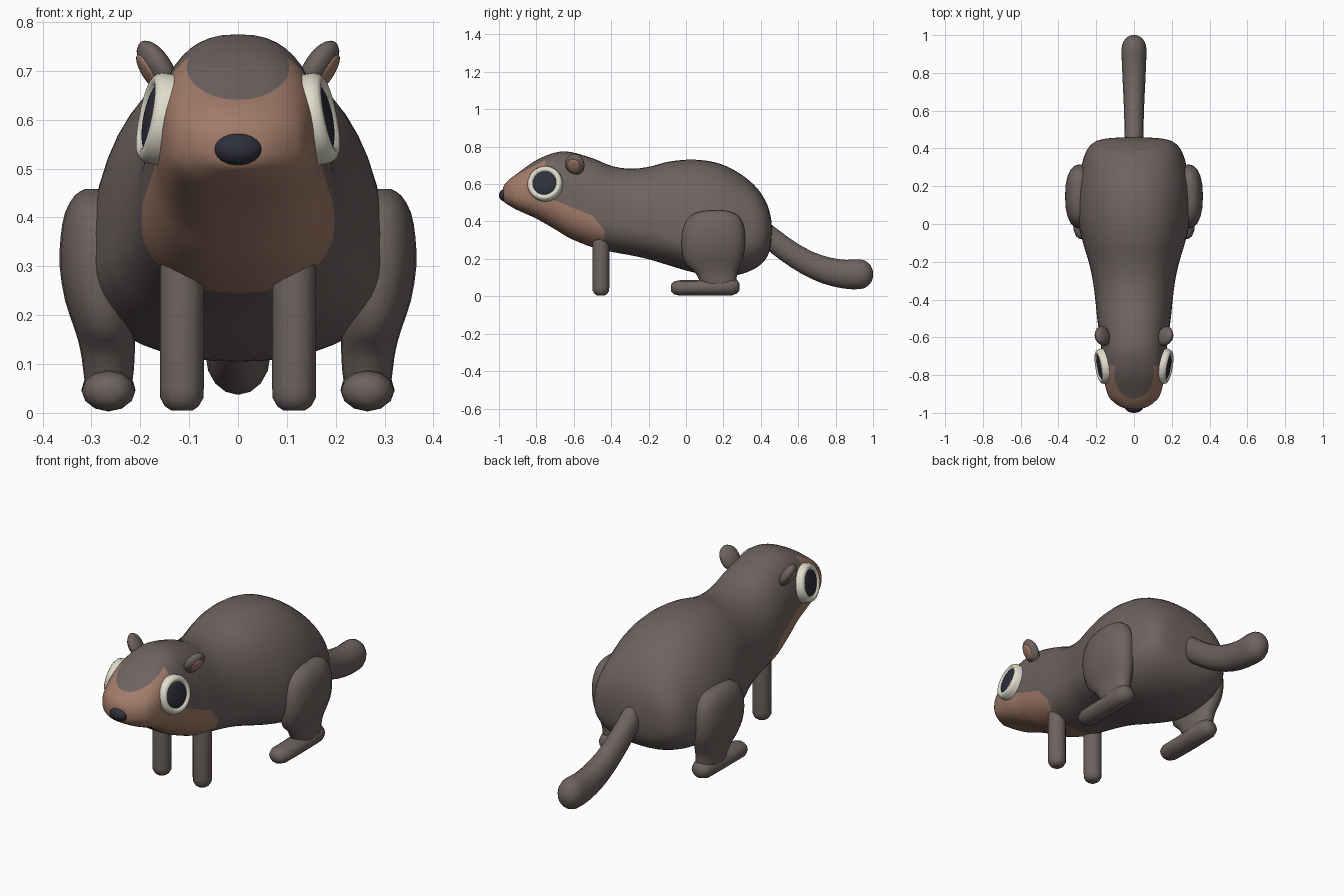
import bpy, bmesh, math
from mathutils import Vector, Matrix

if "Cube" in bpy.data.objects:
    bpy.data.objects.remove(bpy.data.objects["Cube"])


def material(name, rgb):
    m = bpy.data.materials.new(name)
    m.diffuse_color = (*rgb, 1)
    m.use_nodes = True
    m.node_tree.nodes["Principled BSDF"].inputs["Base Color"].default_value = m.diffuse_color
    return m


FUR = material("grey_brown_fur", (0.155, 0.125, 0.117))
TAN = material("tan_fur", (0.36, 0.20, 0.14))
CREAM = material("cream", (0.74, 0.72, 0.60))
DARK = material("blue_black", (0.028, 0.030, 0.045))


def finish(bm, name, mats, angle=60):
    bmesh.ops.recalc_face_normals(bm, faces=bm.faces)
    me = bpy.data.meshes.new(name)
    bm.to_mesh(me)
    bm.free()
    for m in mats:
        me.materials.append(m)
    ob = bpy.data.objects.new(name, me)
    bpy.context.collection.objects.link(ob)
    bpy.ops.object.select_all(action='DESELECT')
    bpy.context.view_layer.objects.active = ob
    ob.select_set(True)
    bpy.ops.object.shade_smooth_by_angle(angle=math.radians(angle))
    return ob


def smooth_rows(rows, k):
    """Catmull-Rom interpolation through tuples, k steps per span."""
    out = []
    for i in range(len(rows) - 1):
        a, b, c, d = (rows[max(0, min(len(rows) - 1, j))] for j in range(i - 1, i + 3))
        for s in range(k):
            t = s / k
            out.append(tuple(0.5 * (2 * q + (r - p) * t + (2 * p - 5 * q + 4 * r - u) * t * t
                                    + (3 * q - p - 3 * r + u) * t ** 3)
                             for p, q, r, u in zip(a, b, c, d)))
    return out + [rows[-1]]


def loft(rows, point, segs):
    """Skin rings given by point(row, angle) and close both ends."""
    bm = bmesh.new()
    rings = [[bm.verts.new(point(r, 2 * math.pi * i / segs)) for i in range(segs)] for r in rows]
    for p, q in zip(rings, rings[1:]):
        for i in range(segs):
            j = (i + 1) % segs
            bm.faces.new((p[i], p[j], q[j], q[i]))
    bm.faces.new(rings[0])
    bm.faces.new(rings[-1])
    return bm


def spow(v, n):
    return math.copysign(abs(v) ** (2 / n), v)


def frame(origin, normal, up):
    """Local z along normal, local y near up."""
    z = Vector(normal).normalized()
    x = Vector(up).cross(z).normalized()
    y = z.cross(x)
    return Matrix.Translation(origin) @ Matrix((x, y, z)).transposed().to_4x4()


def ellipsoid(name, mat, matrix, radii, u=20, v=12):
    bm = bmesh.new()
    bmesh.ops.create_uvsphere(bm, u_segments=u, v_segments=v, radius=1,
                              matrix=matrix @ Matrix.Diagonal((*radii, 1)))
    return finish(bm, name, [mat])


# Body and head: y, half width, bottom, widest height, top, roundness
sections = [
    (-0.980, 0.015, 0.535, 0.55, 0.565, 2.0),
    (-0.972, 0.060, 0.505, 0.55, 0.595, 2.2),
    (-0.945, 0.105, 0.485, 0.55, 0.625, 2.4),
    (-0.90, 0.140, 0.460, 0.55, 0.658, 2.6),
    (-0.80, 0.163, 0.415, 0.55, 0.728, 2.6),
    (-0.70, 0.170, 0.358, 0.53, 0.768, 2.5),
    (-0.62, 0.178, 0.310, 0.48, 0.772, 2.4),
    (-0.50, 0.195, 0.262, 0.42, 0.738, 2.3),
    (-0.40, 0.205, 0.238, 0.40, 0.698, 2.2),
    (-0.30, 0.218, 0.220, 0.38, 0.682, 2.2),
    (-0.20, 0.240, 0.198, 0.36, 0.692, 2.2),
    (-0.10, 0.270, 0.168, 0.33, 0.718, 2.2),
    (0.00, 0.295, 0.138, 0.30, 0.730, 2.2),
    (0.10, 0.305, 0.115, 0.28, 0.726, 2.2),
    (0.20, 0.300, 0.105, 0.28, 0.702, 2.2),
    (0.30, 0.280, 0.120, 0.29, 0.648, 2.2),
    (0.38, 0.255, 0.155, 0.31, 0.578, 2.3),
    (0.43, 0.215, 0.205, 0.33, 0.500, 2.4),
    (0.452, 0.150, 0.265, 0.35, 0.430, 2.3),
    (0.460, 0.030, 0.335, 0.35, 0.365, 2.0),
]


def body_point(r, a):
    y, w, zb, zc, zt, n = r
    s = spow(math.sin(a), n)
    return (w * spow(math.cos(a), n), y, zc + s * ((zt - zc) if s > 0 else (zc - zb)))


body = loft(smooth_rows(sections, 4), body_point, 48)

# Cut the edges of the tan muzzle and throat into the body: (y, z, dz/dy)
brow, cheek, jaw = (-0.91, 0.648, 0.5), (-0.68, 0.505, -0.42), (-0.50, 0.43, -1.2)


def cut(co, no):
    bmesh.ops.bisect_plane(body, geom=body.verts[:] + body.edges[:] + body.faces[:],
                           plane_co=co, plane_no=no)


for y, z, k in (brow, cheek, jaw):
    cut((0, y, z), (0, -k, 1))
cut((0, -0.75, 0), (0, 1, 0))
cut((0, -0.435, 0), (0, 1, 0))


def below(c, line):
    return c.z < line[1] + line[2] * (c.y - line[0])


for f in body.faces:
    c = f.calc_center_median()
    face = c.y < -0.75 and below(c, brow)
    throat = -0.75 < c.y < -0.435 and below(c, cheek) and below(c, jaw)
    f.material_index = int(face or throat)
finish(body, "body", [FUR, TAN])

# Nose
ellipsoid("nose", DARK, Matrix.Translation((0, -0.966, 0.540)), (0.050, 0.034, 0.034))

# Tail: y, z, radius, direction angle
tail = [(0.38, 0.37, 0.058, -42), (0.46, 0.305, 0.060, -38), (0.55, 0.238, 0.062, -34),
        (0.65, 0.178, 0.066, -27), (0.75, 0.138, 0.072, -16), (0.85, 0.118, 0.077, -3),
        (0.925, 0.118, 0.080, 4), (0.965, 0.121, 0.068, 4), (0.99, 0.123, 0.042, 4),
        (1.0, 0.124, 0.012, 4)]


def tail_point(r, a):
    y, z, rad, deg = r
    t = math.radians(deg)
    s = math.sin(a) * rad
    return (0.83 * rad * math.cos(a), y - s * math.sin(t), z + s * math.cos(t))


finish(loft(smooth_rows(tail, 2), tail_point, 16), "tail", [FUR])

# Thigh: z, x centre, y centre, x radius, y radius
thigh = [(0.03, 0.265, 0.18, 0.045, 0.08), (0.09, 0.265, 0.17, 0.052, 0.10),
         (0.13, 0.267, 0.160, 0.056, 0.115), (0.17, 0.272, 0.145, 0.062, 0.145),
         (0.23, 0.282, 0.145, 0.072, 0.165), (0.30, 0.287, 0.146, 0.078, 0.170),
         (0.36, 0.287, 0.148, 0.076, 0.164), (0.41, 0.288, 0.150, 0.066, 0.145),
         (0.445, 0.290, 0.155, 0.044, 0.105), (0.458, 0.295, 0.16, 0.018, 0.045)]

# Foot: y, z centre, x radius, z radius
foot = [(-0.08, 0.045, 0.022, 0.018), (-0.065, 0.045, 0.042, 0.034), (-0.035, 0.045, 0.054, 0.041),
        (0.05, 0.045, 0.055, 0.041), (0.16, 0.047, 0.055, 0.044), (0.24, 0.052, 0.054, 0.049),
        (0.272, 0.052, 0.042, 0.038), (0.286, 0.050, 0.020, 0.018)]

# Front leg: z, radius
front_leg = [(0.005, 0.022), (0.013, 0.034), (0.03, 0.044), (0.05, 0.045), (0.29, 0.045), (0.36, 0.038)]

for s, side in ((1, "left"), (-1, "right")):
    finish(loft(smooth_rows(thigh, 2),
                lambda r, a: (s * (r[1] + r[3] * spow(math.cos(a), 2.3)),
                              r[2] + r[4] * spow(math.sin(a), 2.3), r[0]), 20),
           side + "_thigh", [FUR])
    finish(loft(foot, lambda r, a: (s * 0.265 + r[2] * math.cos(a), r[0], r[1] + r[3] * math.sin(a)), 12),
           side + "_foot", [FUR])
    finish(loft(front_leg, lambda r, a: (s * 0.115 + r[1] * math.cos(a),
                                         -0.455 + r[1] * math.sin(a), r[0]), 12),
           side + "_front_leg", [FUR])

    # Eye: cream ring around a dark, slightly domed pupil
    eye = frame((s * 0.171, -0.755, 0.604), (s, -0.17, 0.2), (0, 0, 1))
    ring = [(0.095, -0.03), (0.094, 0.0), (0.088, 0.013), (0.078, 0.019), (0.068, 0.016), (0.060, 0.004)]
    finish(loft(ring, lambda r, a: eye @ Vector((r[0] * math.cos(a), r[0] * math.sin(a), r[1])), 32),
           side + "_eye_ring", [CREAM])
    ellipsoid(side + "_pupil", DARK, eye @ Matrix.Translation((0, 0, 0.006)), (0.066, 0.066, 0.013), 28, 10)

    # Ear: leaning oval with a tan inner patch
    ear = frame((s * 0.165, -0.594, 0.705), (s * 0.83, -0.25, -0.5), (s * 0.55, 0, 0.83))
    ellipsoid(side + "_ear", FUR, ear, (0.053, 0.064, 0.029))
    ellipsoid(side + "_inner_ear", TAN, ear @ Matrix.Translation((0, 0.003, 0.021)), (0.034, 0.042, 0.011))
